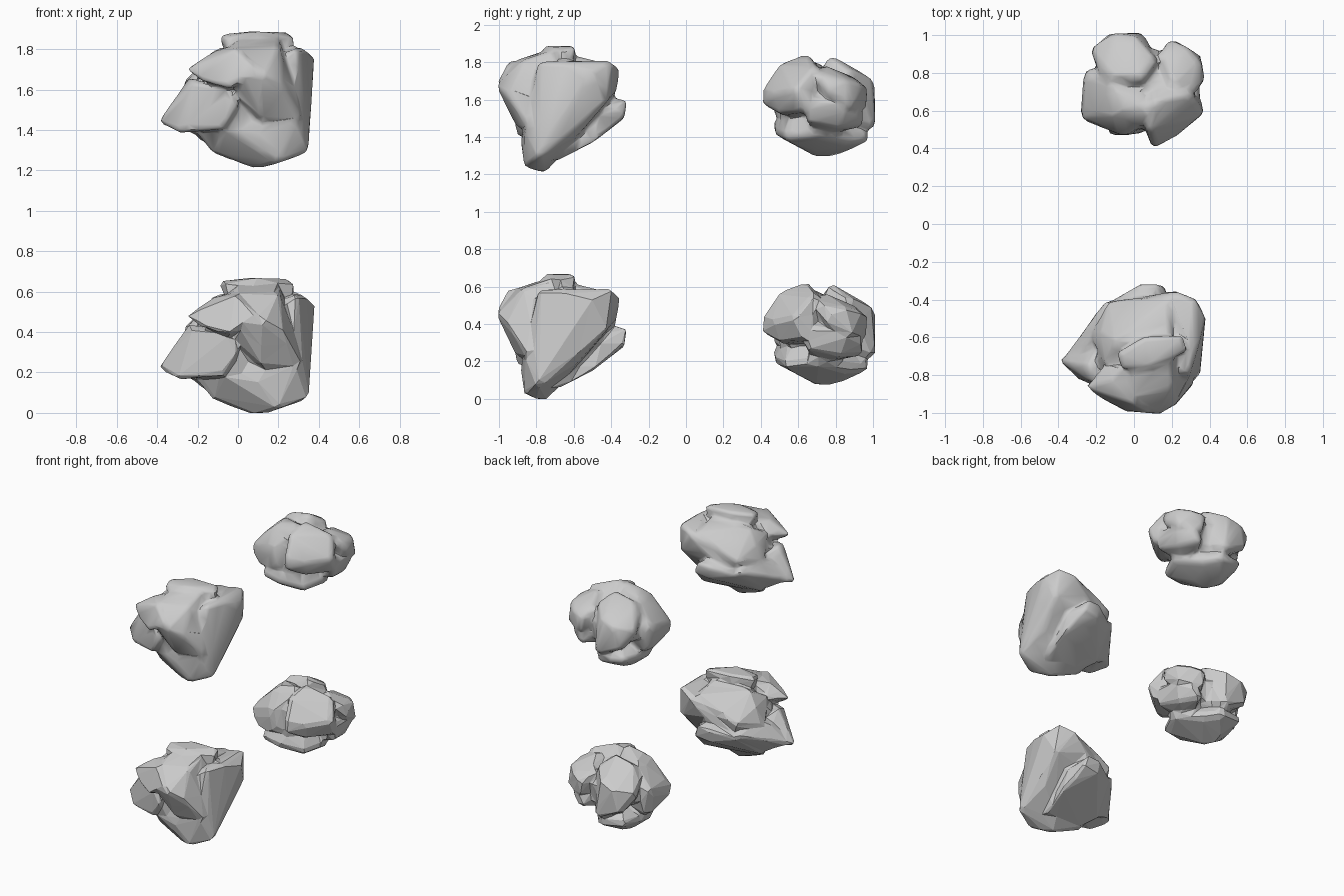
import bpy, bmesh
from mathutils import Vector


def lump(pts, r):
    """Rounded convex chunk: hull of small spheres set just inside each corner."""
    bm, ball = bmesh.new(), bmesh.new()
    pts = [Vector(p) for p in pts]
    mid = sum(pts, Vector()) / len(pts)
    bmesh.ops.create_icosphere(ball, subdivisions=1, radius=r)
    for p in pts:
        c = p + (mid - p).normalized() * r
        for v in ball.verts:
            bm.verts.new(c + v.co)
    ball.free()
    bmesh.ops.convex_hull(bm, input=bm.verts[:])
    loose = [v for v in bm.verts if not v.link_faces]
    bmesh.ops.delete(bm, geom=loose, context='VERTS')
    bmesh.ops.recalc_face_normals(bm, faces=bm.faces[:])
    me = bpy.data.meshes.new("chunk")
    bm.to_mesh(me)
    bm.free()
    ob = bpy.data.objects.new("chunk", me)
    bpy.context.collection.objects.link(ob)
    return ob


def rock(name, lumps, lift, faces, smooth):
    """Fuse the chunks into one stone, soften the creases and reduce to facets."""
    parts = [lump(p, r) for r, p in lumps]
    base = parts[0]
    for p in parts[1:]:
        m = base.modifiers.new("fuse", 'BOOLEAN')
        m.operation, m.object, m.solver = 'UNION', p, 'EXACT'
    m = base.modifiers.new("skin", 'REMESH')
    m.mode, m.voxel_size = 'VOXEL', 0.013
    m = base.modifiers.new("soften", 'SMOOTH')
    m.factor, m.iterations = 0.5, 6
    dg = bpy.context.evaluated_depsgraph_get()
    count = sum(len(f.vertices) - 2 for f in base.evaluated_get(dg).data.polygons)
    m = base.modifiers.new("facets", 'DECIMATE')
    m.ratio = faces / count
    dg = bpy.context.evaluated_depsgraph_get()
    me = bpy.data.meshes.new_from_object(base.evaluated_get(dg))
    for p in parts:
        bpy.data.objects.remove(p, do_unlink=True)
    ob = bpy.data.objects.new(name, me)
    bpy.context.collection.objects.link(ob)
    ob.location.z = lift
    me.shade_flat()
    if smooth:
        bpy.ops.object.select_all(action='DESELECT')
        ob.select_set(True)
        bpy.context.view_layer.objects.active = ob
        bpy.ops.object.shade_smooth_by_angle(angle=0.7)


# Front stone: main body
body = (.03, [(.32, -.40, .58), (.37, -.49, .54), (.22, -.36, .55), (.13, -.37, .46), (.34, -.42, .40),
              (.34, -.8, .07), (.2, -.86, .02), (.08, -.78, -.01), (-.13, -.74, .07), (-.21, -.68, .17),
              (-.1, -.42, .38), (.29, -.78, .58), (.33, -.65, .58), (.29, -.86, .2), (.1, -.88, .14),
              (-.1, -.85, .19), (.3, -.6, .18), (0, -.4, .42)])
# Front stone: prow with the flat top, and its narrower rear crest
prow = (.025, [(-.02, -.8, .62), (.05, -.66, .64), (.19, -.7, .64), (.2, -.87, .59),
               (0, -.9, .59), (.13, -1.01, .45), (0, -.99, .46), (.22, -.96, .4), (.31, -.84, .23),
               (.12, -.9, .23), (0, -.92, .35), (0, -.6, .3), (.25, -.6, .3)])
crest = (.02, [(-.09, -.69, .64), (-.07, -.76, .63), (.05, -.6, .66), (.26, -.6, .65), (.28, -.66, .63),
               (.2, -.71, .65), (.08, -.76, .66), (0, -.68, .4), (.22, -.65, .4)])
# Front stone: two pointed lobes on the left
upper_lobe = (.015, [(-.25, -.86, .48), (-.19, -.91, .43), (-.04, -.99, .39), (.09, -1, .48), (0, -.95, .58),
                     (-.12, -.82, .57), (0, -.75, .6), (0, -.75, .4), (-.17, -.76, .49)])
lower_lobe = (.015, [(-.39, -.72, .22), (-.3, -.81, .17), (-.29, -.62, .23), (-.07, -.9, .19), (0, -.92, .3),
                     (-.04, -.92, .37), (-.22, -.83, .42), (-.2, -.65, .38), (-.24, -.75, .44), (0, -.65, .2)])
# Front stone: sloping shoulder, underside plate, rear ledge and filler between the lobes
shoulder = (.03, [(-.13, -.41, .4), (0, -.39, .46), (-.18, -.6, .49), (-.1, -.64, .58), (.2, -.4, .55),
                  (.2, -.6, .6), (-.23, -.6, .36), (0, -.5, .2), (-.15, -.75, .5)])
plate = (.018, [(.13, -.32, .37), (.04, -.32, .37), (.05, -.33, .29), (.16, -.33, .30), (-.14, -.42, .32),
                (-.2, -.64, .14), (-.1, -.72, .08), (.2, -.7, .06), (.22, -.5, .16), (.2, -.45, .3),
                (-.25, -.62, .25), (0, -.6, .4)])
rear_ledge = (.02, [(-.35, -.7, .24), (-.3, -.64, .25), (-.14, -.41, .34), (-.23, -.66, .16), (-.05, -.48, .22),
                    (-.25, -.66, .37), (0, -.5, .35)])
front_core = (.03, [(-.21, -.79, .28), (-.2, -.7, .44), (-.06, -.88, .5), (0, -.87, .2), (.28, -.72, .52),
                    (.25, -.5, .5), (-.08, -.5, .4), (.2, -.5, .25)])

# Back stone: left and right front lobes
left_lobe = (.06, [(-.28, .57, .33), (-.28, .66, .37), (-.22, .62, .47), (-.25, .82, .4), (-.02, .47, .44),
                   (0, .48, .3), (-.05, .59, .58), (-.1, .75, .56), (.1, .6, .59), (-.2, .54, .26),
                   (-.22, .8, .23), (.1, .75, .3)])
right_lobe = (.03, [(.1, .41, .42), (.1, .41, .36), (.07, .51, .57), (.1, .65, .62), (.22, .46, .4),
                    (.37, .6, .43), (.3, .7, .55), (.36, .65, .33), (.2, .5, .3), (0, .7, .3), (.1, .75, .5)])
# Back stone: rear lobes
rear_right = (.04, [(.2, .72, .55), (.33, .7, .5), (.36, .85, .47), (.28, .94, .45), (.18, .97, .42),
                    (.13, .9, .48), (.37, .75, .42), (.35, .88, .34), (.2, .96, .33), (.1, .75, .35)])
rear_left = (.05, [(-.18, .79, .51), (-.12, .76, .57), (.05, .76, .6), (.12, .85, .54), (.02, .99, .49),
                   (-.12, 1.01, .44), (-.23, .92, .42), (-.14, .99, .29), (.04, .99, .22), (.08, .9, .25),
                   (-.1, .75, .3)])
# Back stone: middle ledge, underside and filler between the lobes
ledge = (.03, [(.33, .64, .28), (.34, .67, .38), (.34, .85, .34), (.25, .95, .32), (.2, .95, .25),
               (.3, .82, .23), (.1, .7, .2), (.1, .8, .4)])
underside = (.04, [(.08, .68, .12), (-.06, .69, .08), (-.1, .78, .09), (0, .47, .22), (-.12, .47, .25),
                   (.18, .53, .19), (-.2, .7, .18), (.03, .98, .18), (-.14, .95, .2), (-.08, .87, .12),
                   (.12, .88, .17), (.25, .7, .21), (.1, .6, .4)])
back_core = (.04, [(-.2, .6, .35), (-.2, .88, .35), (.02, .5, .48), (.05, .5, .28), (.3, .65, .45),
                   (.3, .85, .38), (.08, .94, .4), (0, .75, .55), (.2, .7, .53), (.1, .9, .25)])

front_stone = [body, prow, crest, upper_lobe, lower_lobe, shoulder, plate, rear_ledge, front_core]
back_stone = [left_lobe, right_lobe, rear_right, rear_left, ledge, underside, back_core]

# Faceted pair on the ground, smoother pair above
for label, lift, faces, smooth in (("faceted", 0, 420, False), ("smooth", 1.22, 1400, True)):
    rock("front_stone_" + label, front_stone, lift, faces, smooth)
    rock("back_stone_" + label, back_stone, lift, faces, smooth)
